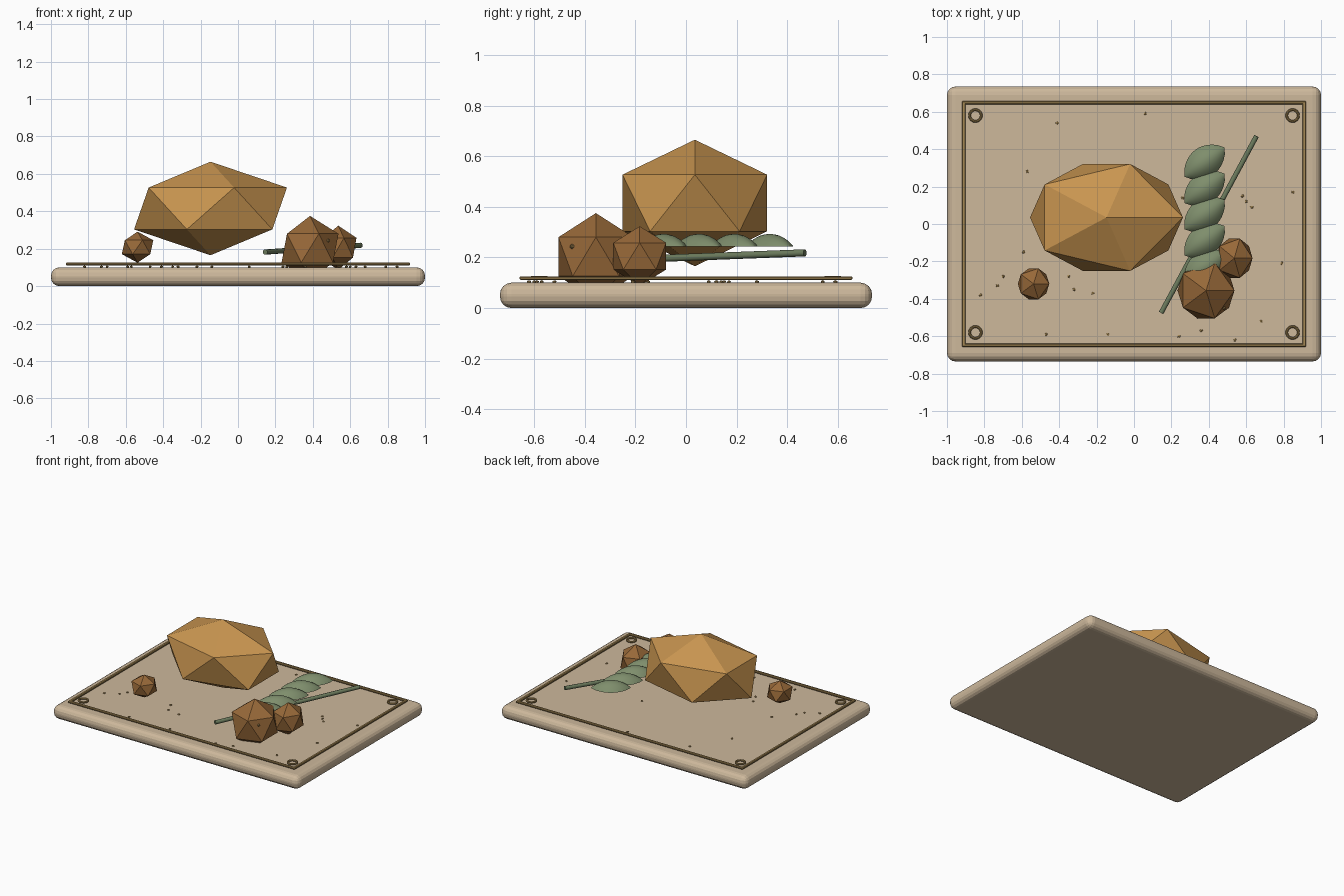
import bpy, bmesh, math
from mathutils import Vector

cube = bpy.data.objects.get("Cube")
if cube:
    bpy.data.objects.remove(cube, do_unlink=True)


def material(name, r, g, b):
    m = bpy.data.materials.new(name)
    m.use_nodes = True
    m.diffuse_color = (r, g, b, 1)
    m.node_tree.nodes["Principled BSDF"].inputs["Base Color"].default_value = (r, g, b, 1)
    return m


SAND = material("sand", 0.61, 0.48, 0.33)
AMBER = material("amber", 0.58, 0.30, 0.08)
BROWN = material("brown", 0.31, 0.14, 0.04)
GOLD = material("old gold", 0.38, 0.25, 0.09)
LEAF = material("leaf green", 0.21, 0.27, 0.15)
STEM = material("stem green", 0.15, 0.20, 0.11)


def finish(name, mat, smooth=False):
    ob = bpy.context.object
    ob.name = name
    ob.data.materials.append(mat)
    if smooth:
        bpy.ops.object.shade_smooth_by_angle(angle=math.radians(40))
    return ob


def box(name, mat, loc, size, bevel, segments):
    bpy.ops.mesh.primitive_cube_add(size=1, location=loc)
    ob = bpy.context.object
    ob.scale = size
    bpy.ops.object.transform_apply(location=False, rotation=False, scale=True)
    mod = ob.modifiers.new("Bevel", "BEVEL")
    mod.width, mod.segments = bevel, segments
    return finish(name, mat)


def rock(name, mat, loc, radii, turn=0):
    bpy.ops.mesh.primitive_ico_sphere_add(subdivisions=1, radius=1, location=loc,
                                          rotation=(0, 0, turn))
    bpy.context.object.scale = radii
    return finish(name, mat)


# Display base
box("base", SAND, (0, 0, 0.05), (2, 1.47, 0.1), 0.045, 4)

# Frame bars and corner rings
for s, side in ((-1, "right"), (1, "left")):
    box("frame_" + side, GOLD, (s * 0.91, 0, 0.118), (0.02, 1.315, 0.015), 0.004, 1)
for s, side in ((-1, "front"), (1, "back")):
    box("frame_" + side, GOLD, (0, s * 0.648, 0.118), (1.84, 0.018, 0.015), 0.004, 1)
    for t in (-1, 1):
        bpy.ops.mesh.primitive_torus_add(location=(t * 0.848, s * 0.58, 0.119),
                                         major_radius=0.031, minor_radius=0.007,
                                         major_segments=24, minor_segments=8)
        finish("corner_ring_" + side, GOLD, True)

# Rocks
rock("large_rock", AMBER, (-0.147, 0.035, 0.415), (0.457, 0.336, 0.25))
rock("front_rock", BROWN, (0.385, -0.356, 0.203), (0.17, 0.174, 0.172))
rock("side_rock", BROWN, (0.536, -0.183, 0.205), (0.109, 0.123, 0.118))
rock("small_rock", BROWN, (-0.537, -0.32, 0.208), (0.094, 0.097, 0.083))

# Stem
a, b = Vector((0.145, -0.475, 0.182)), Vector((0.655, 0.47, 0.218))
bpy.ops.mesh.primitive_cylinder_add(vertices=10, radius=0.014, depth=(b - a).length,
                                    location=(a + b) / 2)
bpy.context.object.rotation_euler = (b - a).to_track_quat("Z", "Y").to_euler()
finish("stem", STEM, True)


# Domed, pointed leaf with a flat underside
def leaf(name, loc, half_length, half_width, height, angle):
    bm = bmesh.new()
    n, k = 12, 8
    rows = []
    for i in range(n + 1):
        t = -1 + 2 * i / n
        w = (1 - t * t) ** 0.8 if 0 < i < n else 0.01
        row = []
        for j in range(k + 1):
            u = -1 + 2 * j / k
            row.append(bm.verts.new((t * half_length, u * w * half_width,
                                     height * (1 - t * t) * (1 - u * u))))
        rows.append(row)
    for p, q in zip(rows, rows[1:]):
        for j in range(k):
            bm.faces.new((p[j], q[j], q[j + 1], p[j + 1]))
    bm.faces.new([r[0] for r in reversed(rows)] + [r[k] for r in rows])
    bmesh.ops.remove_doubles(bm, verts=bm.verts, dist=0.0005)
    bmesh.ops.recalc_face_normals(bm, faces=bm.faces)
    me = bpy.data.meshes.new(name)
    bm.to_mesh(me)
    bm.free()
    ob = bpy.data.objects.new(name, me)
    bpy.context.collection.objects.link(ob)
    ob.location, ob.rotation_euler = loc, (0, 0, angle)
    bpy.context.view_layer.objects.active = ob
    bpy.ops.object.select_all(action="DESELECT")
    ob.select_set(True)
    finish(name, LEAF, True)


for i in range(5):
    leaf("leaf_%d" % (i + 1), (0.377, 0.331 - 0.14 * i, 0.243),
         0.133, 0.082, 0.05, math.radians(36))

# Scattered crumbs, positions in hundredths
spots = [(-41, 54), (6, 59), (-57, 28), (85, 17), (58, 15), (60, 12), (63, 9),
         (-59, -15), (-70, -28), (-73, -33), (-82, -38), (-35, -28), (-32, -35),
         (-22, -37), (-47, -59), (-14, -59), (24, -60), (54, -62), (68, -52),
         (36, -57), (79, -21), (26, 14)]
for i, (x, y) in enumerate(spots):
    rock("crumb", GOLD, (x / 100, y / 100, 0.104), (0.01, 0.008, 0.006), i)
rock("rock_crumb", GOLD, (0.482, -0.45, 0.243), (0.01, 0.01, 0.01))
